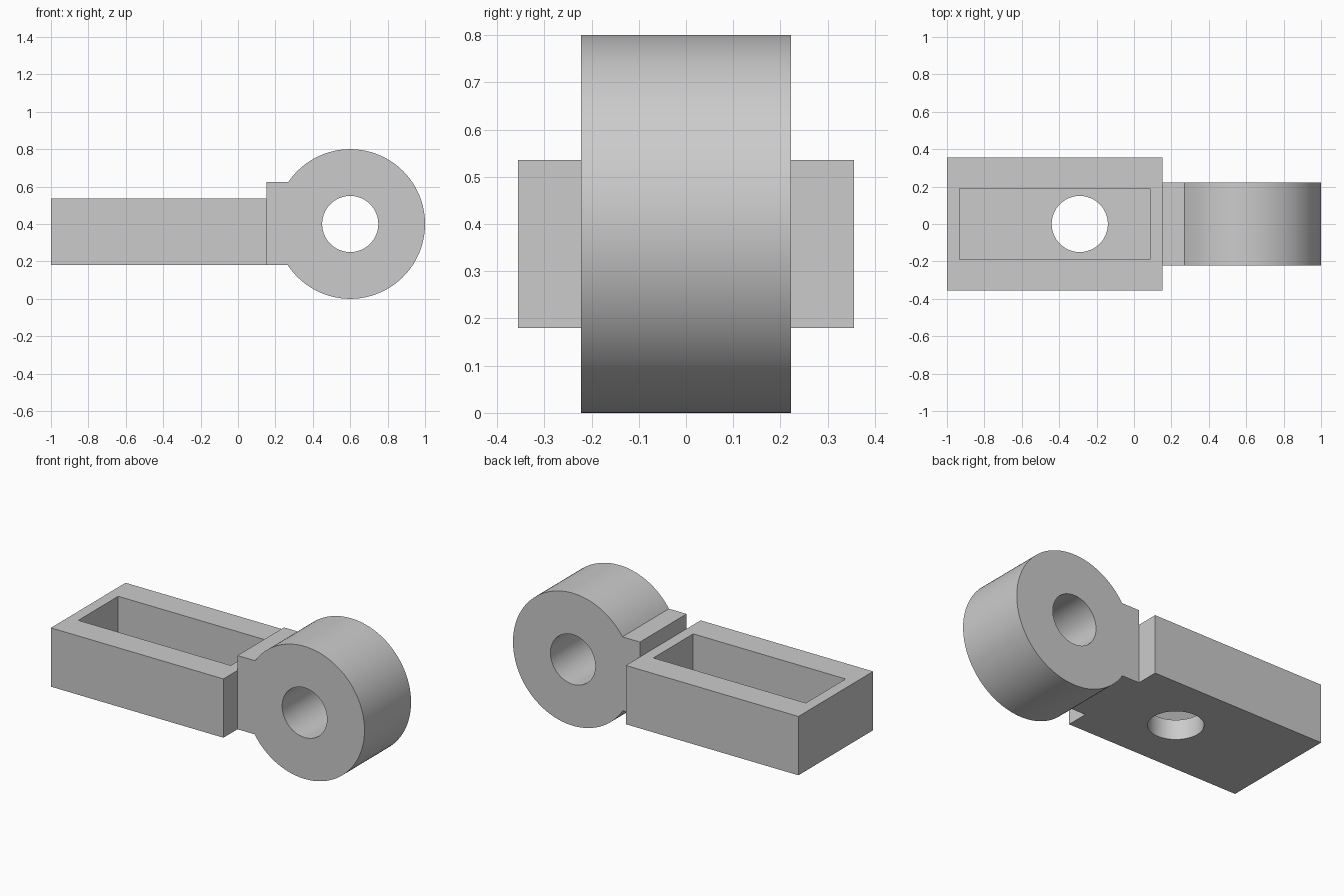
import bpy
import bmesh
import math
from mathutils import Matrix

if "Cube" in bpy.data.objects:
    bpy.data.objects.remove(bpy.data.objects["Cube"], do_unlink=True)

grey = bpy.data.materials.new("plain grey")
grey.use_nodes = True
grey.diffuse_color = (0.6, 0.6, 0.6, 1)
grey.node_tree.nodes["Principled BSDF"].inputs["Base Color"].default_value = grey.diffuse_color


def finish(bm, name):
    bmesh.ops.recalc_face_normals(bm, faces=bm.faces)
    mesh = bpy.data.meshes.new(name)
    bm.to_mesh(mesh)
    bm.free()
    mesh.materials.append(grey)
    obj = bpy.data.objects.new(name, mesh)
    bpy.context.collection.objects.link(obj)
    return obj


def box(name, low, high):
    bm = bmesh.new()
    bmesh.ops.create_cube(bm, size=1)
    for v in bm.verts:
        v.co = [h if c > 0 else l for c, l, h in zip(v.co, low, high)]
    return finish(bm, name)


def cylinder(name, centre, radius, depth, along_y=False):
    bm = bmesh.new()
    turn = Matrix.Rotation(math.pi / 2 if along_y else 0, 4, "X")
    bmesh.ops.create_cone(bm, cap_ends=True, segments=96, radius1=radius, radius2=radius,
                          depth=depth, matrix=Matrix.Translation(centre) @ turn)
    return finish(bm, name)


def select(obj):
    bpy.ops.object.select_all(action="DESELECT")
    obj.select_set(True)
    bpy.context.view_layer.objects.active = obj


def cut(obj, cutter):
    select(obj)
    mod = obj.modifiers.new("cut", "BOOLEAN")
    mod.operation, mod.solver, mod.object = "DIFFERENCE", "EXACT", cutter
    bpy.ops.object.modifier_apply(modifier=mod.name)
    bpy.data.objects.remove(cutter, do_unlink=True)


def smooth(obj):
    select(obj)
    bpy.ops.object.shade_smooth_by_angle(angle=math.radians(30))


# Open tray with a round hole through its floor
joint_x, base_z = 0.152, 0.18
tray = box("tray", (-1, -0.356, base_z), (joint_x, 0.356, 0.535))
cut(tray, box("pocket_cutter", (-0.933, -0.19, 0.30), (0.085, 0.19, 0.7)))
cut(tray, cylinder("floor_hole_cutter", (-0.29, 0, 0.25), 0.15, 0.5))
smooth(tray)

# Eye and neck: one outline, extruded across the width
eye_x, eye_z, radius, half_width, neck_top = 0.6, 0.4, 0.4, 0.222, 0.625
start = math.pi - math.asin((neck_top - eye_z) / radius)
end = -math.pi + math.asin((eye_z - base_z) / radius)
steps = 96
outline = [(joint_x, base_z), (joint_x, neck_top)]
for i in range(steps + 1):
    a = start + (end - start) * i / steps
    outline.append((eye_x + radius * math.cos(a), eye_z + radius * math.sin(a)))

bm = bmesh.new()
face = bm.faces.new([bm.verts.new((x, -half_width, z)) for x, z in outline])
side = bmesh.ops.extrude_face_region(bm, geom=[face])
moved = [g for g in side["geom"] if isinstance(g, bmesh.types.BMVert)]
bmesh.ops.translate(bm, verts=moved, vec=(0, 2 * half_width, 0))
eye = finish(bm, "eye_and_neck")
cut(eye, cylinder("eye_hole_cutter", (eye_x, 0, eye_z), 0.15, 1, along_y=True))
smooth(eye)
